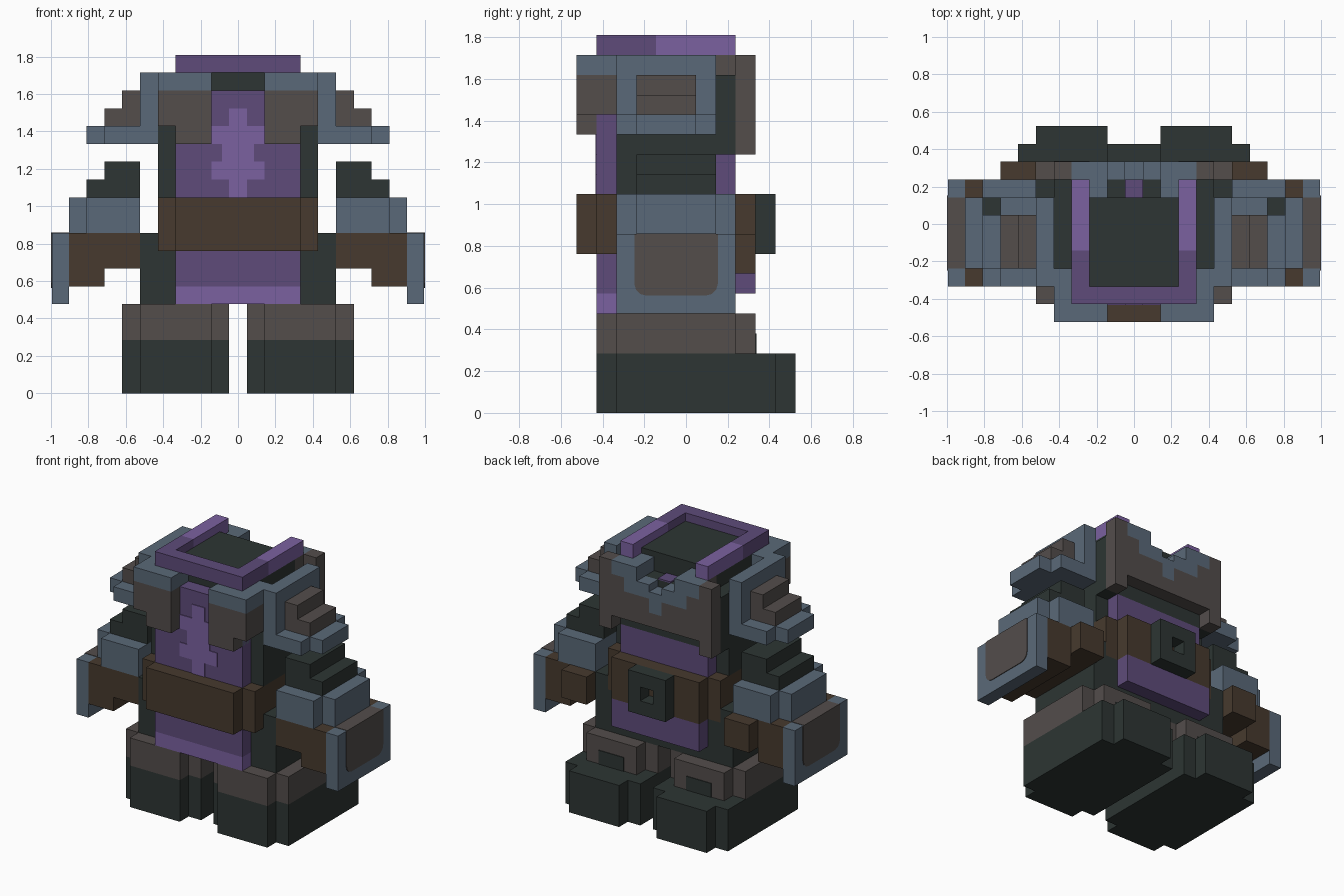
import bpy, bmesh

U = 2 / 21          # one block


def lin(c):
    c /= 255
    return c / 12.92 if c <= 0.04045 else ((c + 0.055) / 1.055) ** 2.4


def material(name, r, g, b):
    m = bpy.data.materials.new(name)
    m.diffuse_color = (lin(r), lin(g), lin(b), 1)
    return m


DARK = material("dark_green", 45, 53, 51)
BROWN = material("leather_brown", 71, 58, 46)
GREY = material("warm_grey", 83, 77, 75)
BLUE = material("steel_blue", 90, 105, 120)
PURPLE = material("cloth_purple", 94, 75, 122)
LILAC = material("trim_lilac", 123, 97, 160)


def part(name, mat, boxes, mirror=False, round_bottom=0):
    """Boxes as (x0, x1, y0, y1, z0, z1) in blocks, optionally mirrored in x."""
    bm = bmesh.new()
    if mirror:
        boxes = boxes + [(-b[1], -b[0]) + b[2:] for b in boxes]
    for x0, x1, y0, y1, z0, z1 in boxes:
        verts = bmesh.ops.create_cube(bm, size=1)["verts"]
        for v in verts:
            v.co.x = U * (x0 if v.co.x < 0 else x1)
            v.co.y = U * (y0 if v.co.y < 0 else y1)
            v.co.z = U * (z0 if v.co.z < 0 else z1)
        if round_bottom:
            edges = {e for v in verts for e in v.link_edges
                     if all(w.co.z < U * (z0 + 0.01) for w in e.verts)
                     and abs(e.verts[0].co.y - e.verts[1].co.y) < 1e-4}
            bmesh.ops.bevel(bm, geom=list(edges), offset=round_bottom * U,
                            segments=3, profile=0.5, affect='EDGES')
    me = bpy.data.meshes.new(name)
    bm.to_mesh(me)
    bm.free()
    me.materials.append(mat)
    ob = bpy.data.objects.new(name, me)
    bpy.context.collection.objects.link(ob)
    return ob


# boots
part("boot_soles", DARK, [(0.5, 6.5, -3.5, 4.5, 0, 3), (1.5, 5.5, -4.5, 5.5, 0, 3)], True)
part("boot_cuffs", GREY, [(0.5, 6.5, -3.5, 2.5, 3, 5), (1.5, 5.5, -4.5, 3.5, 3, 5)], True)
part("shin_patches", DARK, [(2.5, 4.5, 3.5, 3.55, 3, 4)], True)

# legs, torso and head block
part("hips", DARK, [(-3.5, 3.5, -3.5, 2.5, 5, 8)])
part("side_skirts", DARK, [(3.5, 5.5, -3.5, 2.5, 5, 8), (4.5, 5.5, -3.5, 2.5, 8, 9)], True)
part("torso", DARK, [(-4.5, 4.5, -3.5, 1.5, 11, 17), (-4.5, 4.5, 1.5, 2.5, 13, 17)])
part("neck_block", DARK, [(-3.5, 3.5, -3.5, 1.5, 17, 18), (-2.5, 2.5, -3.5, 1.5, 18, 18.4)])

# cape, tunic and collar
part("cape", PURPLE, [(-3.5, 3.5, -4.5, -3.5, 6, 17)])
part("cape_hem", LILAC, [(-3.5, 3.5, -4.5, -3.5, 5, 6)])
part("cape_emblem", LILAC, [(-0.5, 0.5, -4.55, -4.5, 11, 16),
                            (-1.5, 1.5, -4.55, -4.5, 14, 15),
                            (-0.9, 0.9, -4.55, -4.5, 13, 14),
                            (-1.5, 1.5, -4.55, -4.5, 12, 13)])
part("front_tunic", PURPLE, [(-3.5, 3.5, 1.5, 2.5, 11, 13),
                             (-3.5, 3.5, 2.5, 3.5, 6, 8)])
part("throat_cloth", PURPLE, [(-0.5, 0.5, 1.5, 2.5, 17, 17.1)])
part("collar_back", PURPLE, [(-3.5, 3.5, -4.5, -3.5, 18, 19),
                             (-3.5, -2.5, -3.5, -1.5, 18, 19),
                             (2.5, 3.5, -3.5, -1.5, 18, 19)])
part("collar_sides", LILAC, [(2.5, 3.5, -1.5, 2.5, 18, 19)], True)

# belt and square buckle
part("belt", BROWN, [(-4.5, 4.5, -4.5, 2.5, 8, 11), (-3.5, 3.5, -5.5, 3.5, 8, 11)])
part("buckle", DARK, [(-1.5, -0.5, 3.5, 4.5, 8, 11), (0.5, 1.5, 3.5, 4.5, 8, 11),
                      (-0.5, 0.5, 3.5, 4.5, 8, 9), (-0.5, 0.5, 3.5, 4.5, 10, 11)])

# chest plate with a stepped trim
part("chest_plate", GREY, [(-0.5, 0.5, 2.5, 3.5, 14, 15), (0.5, 2.5, 2.5, 3.5, 14, 16),
                           (-2.5, -0.5, 2.5, 3.5, 14, 16),
                           (2.5, 3.5, 2.5, 3.5, 14, 17), (-3.5, -2.5, 2.5, 3.5, 14, 17),
                           (3.5, 4.5, 2.5, 3.5, 13, 18), (-4.5, -3.5, 2.5, 3.5, 13, 18)])
part("chest_trim", BLUE, [(0, 0.5, 2.5, 3.5, 15, 16.5), (0.5, 1.5, 2.5, 3.5, 16, 17),
                          (1.5, 2.5, 2.5, 3.5, 16, 18), (2.5, 3.5, 2.5, 3.5, 17, 18)], True)
part("chest_straps", BLUE, [(1.5, 3.45, 1.5, 2.5, 17, 18)], True)
part("strap_sides", GREY, [(3.45, 3.5, 1.5, 2.5, 17, 18)], True)

# back flaps
part("back_flaps", GREY, [(1.5, 3.5, -5.5, -4.5, 14, 15),
                          (1.5, 4.5, -5.5, -3.5, 15, 17)], True)
part("back_flap_tops", BLUE, [(1.5, 4.5, -5.5, -3.5, 17, 18),
                              (1.5, 3.5, -4.5, -3.5, 14, 15)], True)

# shoulder armour
part("shoulder_plates", BLUE, [(4.5, 5.5, -3.5, 1.5, 14, 18),
                               (3.5, 4.5, -3.5, -2.5, 17, 18),
                               (5.5, 7.5, -3.5, 1.5, 14, 15),
                               (7.5, 8.5, -2.5, 0.5, 14, 15)], True)
part("shoulder_steps", GREY, [(5.5, 6.5, -2.5, 0.5, 15, 17),
                              (6.5, 7.5, -2.5, 0.5, 15, 16)], True)

# arms, gloves and hand guards
part("upper_arms", DARK, [(5.5, 7.5, -2.5, 1.5, 11, 13),
                          (7.5, 8.5, -2.5, 1.5, 11, 12)], True)
part("forearms", BLUE, [(5.5, 8.5, -3.5, 2.5, 9, 11), (8.5, 9.5, -2.5, 1.5, 9, 11)], True)
part("gloves", BROWN, [(5.5, 7.5, -3.5, 2.5, 7, 9), (7.5, 9.5, -3.5, 2.5, 6, 9),
                       (5.5, 7.5, 2.5, 3.5, 7, 9)], True)
part("hand_guards", BLUE, [(9.5, 10.45, -3.5, 2.5, 5, 9)], True)
part("guard_insets", GREY, [(10.45, 10.5, -2.6, 1.6, 5.9, 9)], True, 0.6)
part("guard_top_insets", GREY, [(9.5, 10.5, -2.5, 1.5, 9, 9.03)], True)
